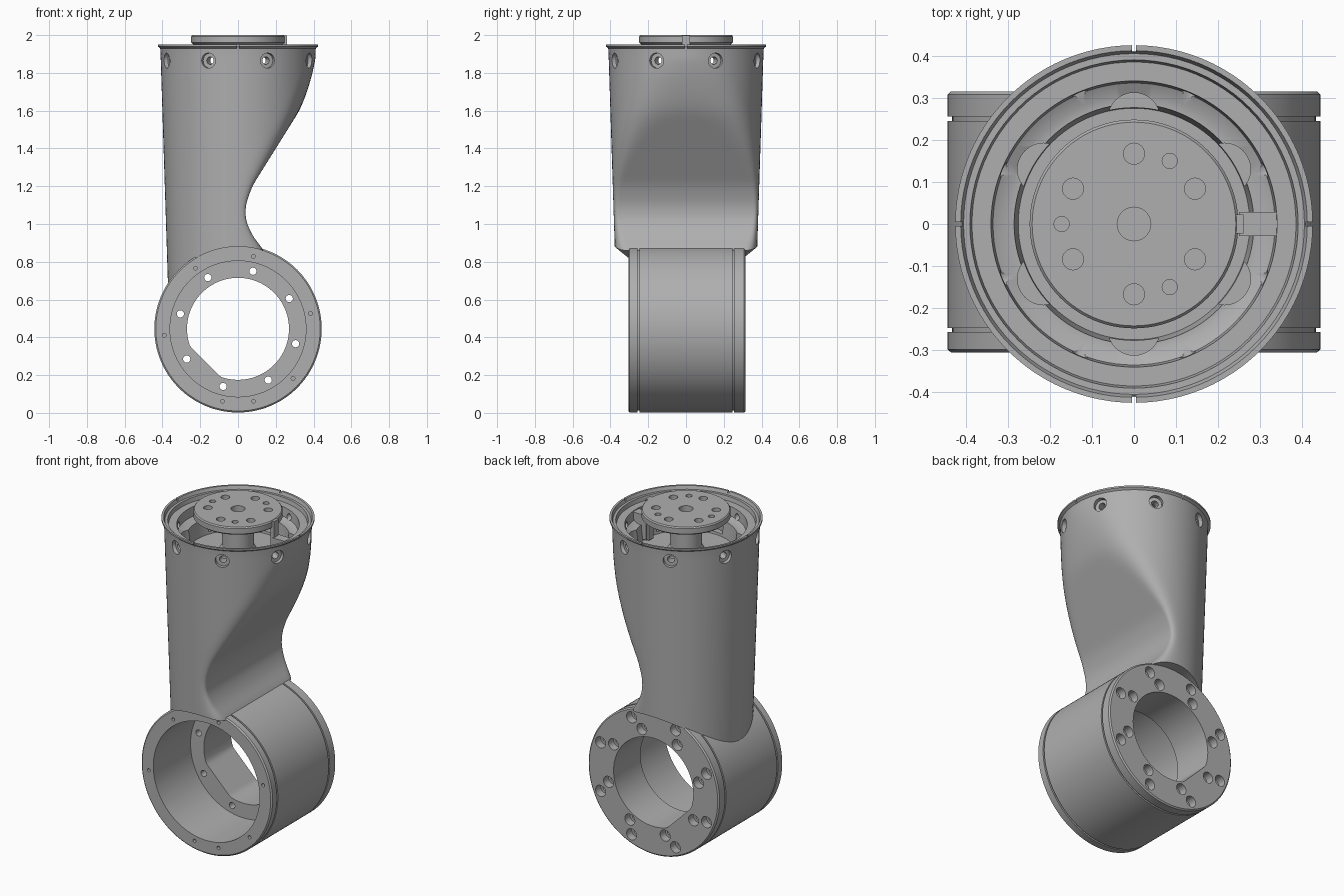
import bpy, bmesh
from math import cos, sin, pi, radians
from mathutils import Matrix

cube = bpy.data.objects.get("Cube")
if cube:
    bpy.data.objects.remove(cube, do_unlink=True)

grey = bpy.data.materials.new("satin_grey")
grey.use_nodes = True
grey.diffuse_color = (0.43, 0.43, 0.43, 1)
grey.node_tree.nodes["Principled BSDF"].inputs["Base Color"].default_value = (0.43, 0.43, 0.43, 1)

RING_Z = 0.445
ALONG_Y = Matrix.Rotation(radians(-90), 4, 'X')
ALONG_X = Matrix.Rotation(radians(90), 4, 'Y')


def lathe(bm, profile, segs=24, matrix=Matrix(), shape=None):
    """Revolve (radius, height) points; shape can move each point."""
    rows = []
    for r, h in profile:
        count = segs if r > 0 else 1
        row = []
        for i in range(count):
            a = 2 * pi * i / segs
            p = (r * cos(a), r * sin(a), h)
            row.append(bm.verts.new(matrix @ Matrix.Translation(shape(p) if shape else p).translation))
        rows.append(row)
    for low, high in zip(rows, rows[1:]):
        for i in range(segs):
            j = (i + 1) % segs
            loop = [low[i % len(low)], low[j % len(low)], high[j % len(high)], high[i % len(high)]]
            bm.faces.new(list(dict.fromkeys(loop)))


def box(bm, x, y, z):
    size = [b - a for a, b in (x, y, z)]
    mid = [(a + b) / 2 for a, b in (x, y, z)]
    bmesh.ops.create_cube(bm, size=1, matrix=Matrix.Translation(mid) @ Matrix.Diagonal((*size, 1)))


def finish(name, bm):
    bmesh.ops.recalc_face_normals(bm, faces=bm.faces)
    mesh = bpy.data.meshes.new(name)
    bm.to_mesh(mesh)
    bm.free()
    mesh.materials.append(grey)
    ob = bpy.data.objects.new(name, mesh)
    bpy.context.collection.objects.link(ob)
    return ob


def carve(ob, bm):
    cutter = finish("cutter", bm)
    cutter.hide_render = True
    mod = ob.modifiers.new("cut", 'BOOLEAN')
    mod.operation, mod.solver, mod.object = 'DIFFERENCE', 'EXACT', cutter
    bpy.context.view_layer.objects.active = ob
    bpy.ops.object.modifier_apply(modifier="cut")
    bpy.data.objects.remove(cutter, do_unlink=True)


def on_ring(radius, degrees):
    a = radians(degrees)
    return Matrix.Translation((radius * cos(a), 0, RING_Z + radius * sin(a))) @ ALONG_Y


# Tapered arm, scooped on the +x side with a softened edge
SCOOP = [(0.4, 0.2), (0.86, 0.14), (0.89, 0.115), (0.93, 0.08), (1.02, 0.04), (1.1, 0.04), (1.2, 0.075),
         (1.4, 0.2), (1.6, 0.325), (1.75, 0.4), (1.87, 0.47), (1.92, 0.6), (2.1, 0.9)]


def scoop_at(z):
    for (z0, x0), (z1, x1) in zip(SCOOP, SCOOP[1:]):
        if z <= z1:
            return x0 + (x1 - x0) * (z - z0) / (z1 - z0)


def scooped(p):
    x, y, z = p
    if z > 1.9 or abs(x) + abs(y) < 0.36:
        return p
    limit = sum(scoop_at(z + k * 0.015) for k in (-2, -1, 0, 1, 2)) / 5
    soft = 0.09
    h = max(soft - abs(x - limit), 0) / soft
    return (min(x, limit) - h * h * soft / 4, y, z)


outer = [(0.365 + 0.045 * (i / 56), 0.5 + 0.025 * i) for i in range(57)]
rim = [(0.412, 1.93), (0.425, 1.94), (0.425, 1.95), (0.412, 1.95), (0.405, 1.93), (0.39, 1.93),
       (0.385, 1.905), (0.34, 1.905)]
well = [(0.335, 1.85), (0.305, 1.835), (0.285, 1.835), (0.275, 1.74), (0, 1.74)]


def arm_shape(p):
    # only the outer skin is scooped, never the well
    return scooped(p) if p[0] ** 2 + p[1] ** 2 > 0.36 ** 2 else p


bm = bmesh.new()
lathe(bm, [(0, 0.5)] + outer + rim + well, 96, shape=arm_shape)
arm = finish("arm_housing", bm)

# Saddle where the arm meets the ring
bm = bmesh.new()
lathe(bm, [(0, -0.6), (0.435, -0.6), (0.435, 0.6), (0, 0.6)], 128, on_ring(0, 0))
carve(arm, bm)

# Screw holes around the rim, rim slits and lobed pockets in the well
bm = bmesh.new()
for k in range(8):
    turn = Matrix.Translation((0, 0, 1.865)) @ Matrix.Rotation(radians(22.5 + 45 * k), 4, 'Z') @ ALONG_X
    lathe(bm, [(0, 0.31), (0.02, 0.31), (0.02, 0.385), (0.04, 0.385), (0.04, 0.46), (0, 0.46)], 24, turn)
for s in (-1, 1):
    box(bm, (-0.005, 0.005), sorted((s * 0.408, s * 0.45)), (1.925, 2))
    box(bm, sorted((s * 0.408, s * 0.45)), (-0.005, 0.005), (1.925, 2))
    for x, y in ((0, 0.25), (0.215, 0.13), (-0.215, 0.13)):
        lathe(bm, [(0, 1.755), (0.062, 1.755), (0.062, 1.87), (0, 1.87)], 32, Matrix.Translation((x, s * y, 0)))
carve(arm, bm)

# Clamp ring with end flanges marked by grooves
bm = bmesh.new()
edge = [(0, -0.305), (0.435, -0.305), (0.443, -0.298)]
for y in (-0.252, 0.25):
    edge += [(0.443, y - 0.005), (0.432, y - 0.005), (0.432, y + 0.005), (0.443, y + 0.005)]
edge += [(0.443, 0.308), (0.435, 0.315), (0, 0.315)]
lathe(bm, edge, 128, on_ring(0, 0))
ring = finish("clamp_ring", bm)


def flat_sided(p):
    # flat on the lower -x side of the narrow bore
    x, y, h = p
    over = (y - x) * 0.7071 - 0.245
    if over > 0 and x * x + y * y < 0.3 ** 2:
        x, y = x + over * 0.7071, y - over * 0.7071
    return (x, y, h)


# Stepped bore
bm = bmesh.new()
lathe(bm, [(0, -0.4), (0.36, -0.4), (0.36, 0.055), (0.27, 0.055), (0.27, 0.4), (0, 0.4)],
      96, on_ring(0, 0), flat_sided)
carve(ring, bm)

# Bolt circles: through holes, blind back holes and small front holes
bm = bmesh.new()
for k in range(8):
    for radius, start, depth in ((0.315, 30.5, 0), (0.388, 22.5, 0.2)):
        lathe(bm, [(0, depth), (0.019, depth), (0.019, 0.265), (0.034, 0.265), (0.034, 0.35), (0, 0.35)],
              24, on_ring(radius, start + 45 * k))
for angle in (12, 78, 125, 185, 258, 282, 318):
    lathe(bm, [(0, -0.35), (0.01, -0.35), (0.01, -0.27), (0, -0.27)], 16, on_ring(0.392, angle))
carve(ring, bm)

# Output flange on its neck
bm = bmesh.new()
lathe(bm, [(0, 1.73), (0.12, 1.73), (0.09, 1.78), (0.09, 1.95), (0.235, 1.95), (0.248, 1.96),
           (0.248, 1.993), (0.242, 2.0), (0, 2.0)], 96)
flange = finish("output_flange", bm)
bm = bmesh.new()
holes = [(0, 0, 0.04)]
for s in (-1, 1):
    holes += [(0, s * 0.167, 0.025), (0.145, s * 0.084, 0.025), (-0.145, s * 0.084, 0.025), (0.085, s * 0.15, 0.018)]
for x, y, r in holes + [(-0.172, 0, 0.018)]:
    lathe(bm, [(0, 1.9), (r, 1.9), (r, 2.1), (0, 2.1)], 24, Matrix.Translation((x, y, 0)))
carve(flange, bm)

# Locating key beside the flange
bm = bmesh.new()
box(bm, (0.235, 0.26), (-0.022, 0.022), (1.75, 1.998))
key = finish("locating_key", bm)
bm = bmesh.new()
box(bm, (0.25, 0.34), (-0.028, 0.028), (1.75, 1.9))
tab = finish("key_tab", bm)

for ob in (arm, ring, flange, key, tab):
    bpy.ops.object.select_all(action='DESELECT')
    ob.select_set(True)
    bpy.context.view_layer.objects.active = ob
    bpy.ops.object.shade_smooth_by_angle(angle=radians(30))
